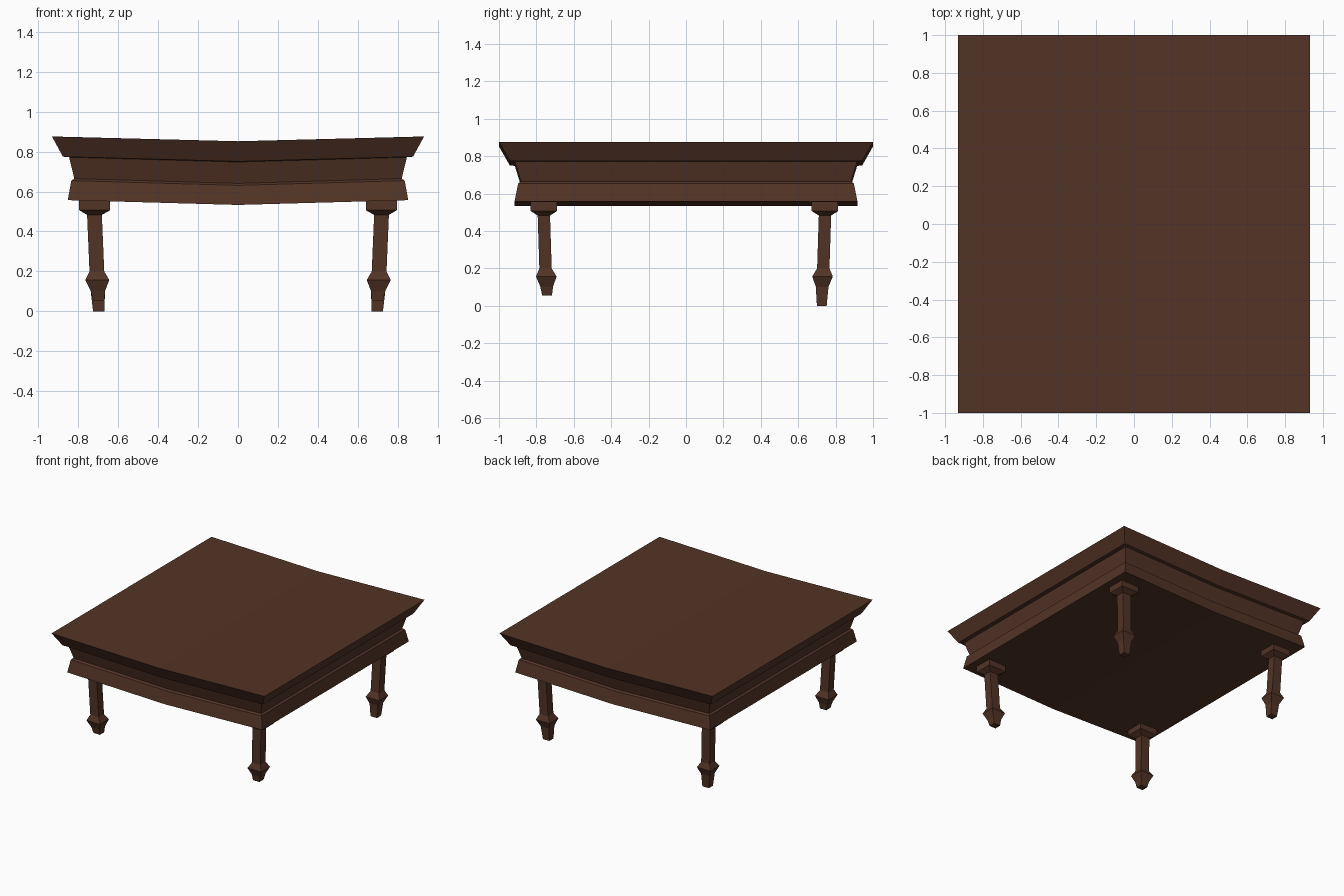
import bpy, bmesh

if "Cube" in bpy.data.objects:
    bpy.data.objects.remove(bpy.data.objects["Cube"])

wood = bpy.data.materials.new("dark brown wood")
wood.diffuse_color = (0.086, 0.034, 0.019, 1.0)
wood.use_nodes = True
wood.node_tree.nodes["Principled BSDF"].inputs["Base Color"].default_value = wood.diffuse_color


def loft(name, rings):
    """Join stacked rings of points into a closed flat-faced solid."""
    bm = bmesh.new()
    loops = [[bm.verts.new(p) for p in ring] for ring in rings]
    n = len(loops[0])
    for a, b in zip(loops, loops[1:]):
        for i in range(n):
            j = (i + 1) % n
            bm.faces.new((a[i], a[j], b[j], b[i]))
    for ring in (loops[0], loops[-1]):
        if n == 6:  # sagging cap folds along its centre line
            bm.faces.new((ring[0], ring[1], ring[4], ring[5]))
            bm.faces.new((ring[1], ring[2], ring[3], ring[4]))
        else:
            bm.faces.new(ring)
    bmesh.ops.recalc_face_normals(bm, faces=bm.faces[:])
    me = bpy.data.meshes.new(name)
    bm.to_mesh(me)
    bm.free()
    me.materials.append(wood)
    ob = bpy.data.objects.new(name, me)
    bpy.context.collection.objects.link(ob)
    return ob


# Stepped table top, sagging slightly along its centre line
SAG = 0.024
top_profile = [  # half x, half y, height at the ends
    (0.932, 1.0, 0.876), (0.877, 0.942, 0.775), (0.846, 0.915, 0.772),
    (0.82, 0.882, 0.665), (0.835, 0.897, 0.655), (0.853, 0.917, 0.557)]
loft("table_top", [
    [(-x, -y, z), (0, -y, z - SAG), (x, -y, z),
     (x, y, z), (0, y, z - SAG), (-x, y, z)] for x, y, z in top_profile])

# Square turned legs leaning slightly inwards; front pair is a little shorter
leg_profile = [  # height, centre x, centre y, half x, half y
    (0.57, 0.718, 0.743, 0.078, 0.071), (0.507, 0.718, 0.743, 0.078, 0.071),
    (0.483, 0.719, 0.743, 0.037, 0.033), (0.2, 0.707, 0.734, 0.037, 0.033),
    (0.157, 0.705, 0.73, 0.06, 0.055), (0.102, 0.702, 0.728, 0.036, 0.034),
    (0.0, 0.698, 0.726, 0.028, 0.026)]
for sy, row, foot, shift in ((-1, "front", 0.055, 0.017), (1, "back", 0.0, 0.0)):
    for sx, side in ((-1, "left"), (1, "right")):
        rings = []
        for z, cx, cy, hx, hy in leg_profile:
            x, y, z = sx * cx, sy * (cy + shift), max(z, foot)
            rings.append([(x - hx, y - hy, z), (x + hx, y - hy, z),
                          (x + hx, y + hy, z), (x - hx, y + hy, z)])
        loft(f"{row}_{side}_leg", rings)
